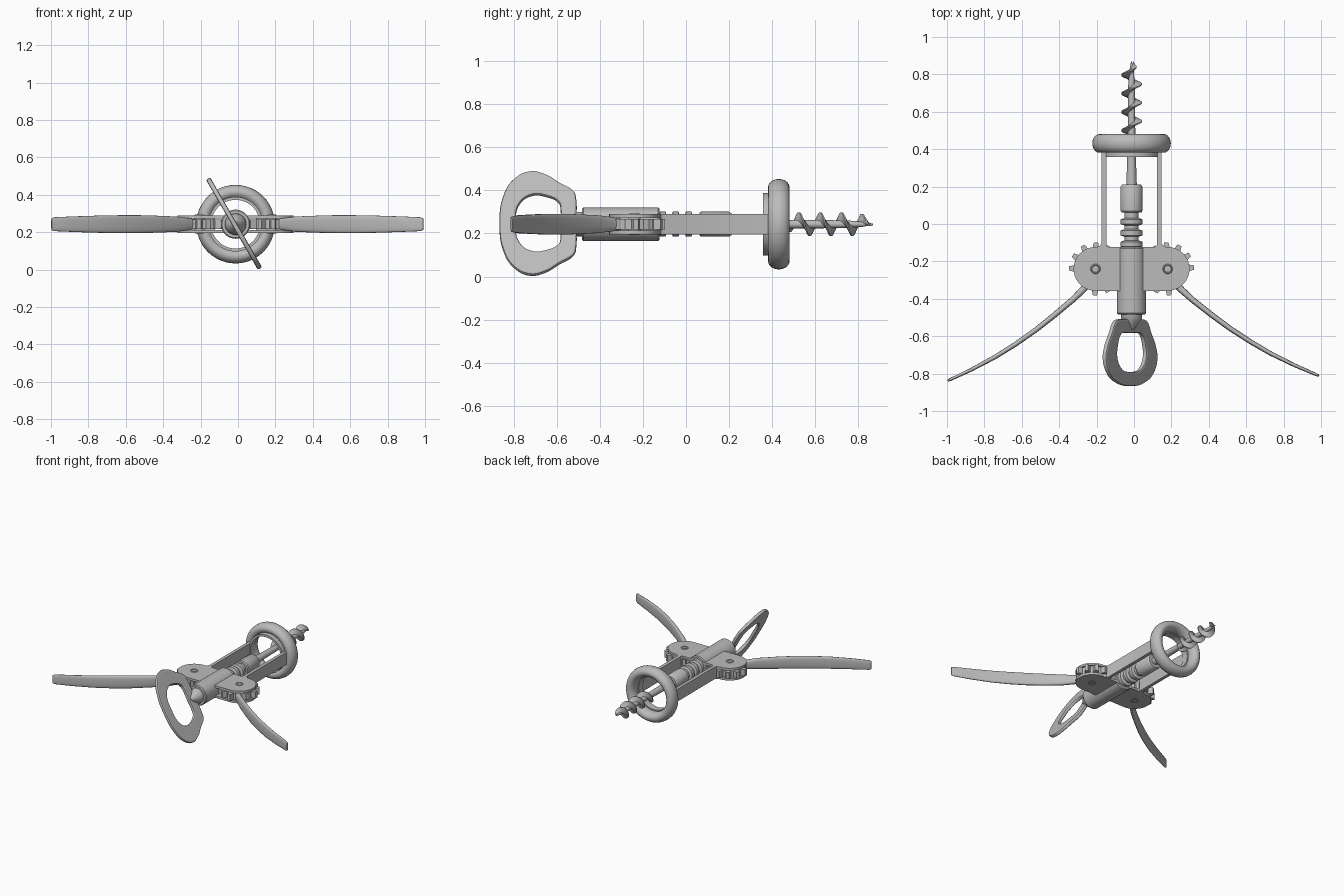
import bpy, bmesh, math
from mathutils import Matrix, Vector

if "Cube" in bpy.data.objects:
    bpy.data.objects.remove(bpy.data.objects["Cube"], do_unlink=True)

CX, CZ = -0.013, 0.243      # main axis runs along y through this point
PX, PY = 0.193, -0.24       # lever pivot, measured from the main axis

steel = bpy.data.materials.new("brushed steel grey")
steel.use_nodes = True
steel.diffuse_color = (0.5, 0.5, 0.5, 1)
steel.node_tree.nodes["Principled BSDF"].inputs["Base Color"].default_value = (0.5, 0.5, 0.5, 1)


def finish(ob, angle=35):
    ob.data.materials.clear()
    ob.data.materials.append(steel)
    bpy.ops.object.select_all(action='DESELECT')
    ob.select_set(True)
    bpy.context.view_layer.objects.active = ob
    bpy.ops.object.shade_smooth_by_angle(angle=math.radians(angle))
    return ob


def from_bmesh(name, bm, angle=35):
    bmesh.ops.recalc_face_normals(bm, faces=bm.faces)
    me = bpy.data.meshes.new(name)
    bm.to_mesh(me)
    bm.free()
    ob = bpy.data.objects.new(name, me)
    bpy.context.collection.objects.link(ob)
    ob.location = (CX, 0, CZ)
    return finish(ob, angle)


def loft(name, rings, closed=False, angle=35):
    """Skin a list of equal-sized point rings; cap the ends unless closed."""
    bm = bmesh.new()
    loops = [[bm.verts.new(p) for p in ring] for ring in rings]
    n = len(rings[0])
    pairs = list(zip(loops, loops[1:])) + ([(loops[-1], loops[0])] if closed else [])
    for a, b in pairs:
        for i in range(n):
            j = (i + 1) % n
            bm.faces.new((a[i], a[j], b[j], b[i]))
    if not closed:
        bm.faces.new(loops[0])
        bm.faces.new(loops[-1])
    return from_bmesh(name, bm, angle)


def lathe(name, profile, closed=False, sides=40):
    """Turn (radius, y) points about the main axis."""
    turn = [2 * math.pi * i / sides for i in range(sides)]
    return loft(name, [[(r * math.cos(t), y, r * math.sin(t)) for t in turn]
                       for r, y in profile], closed)


def slab(name, outline, z0, z1, angle=35):
    """Extrude an (x, y) outline between two heights."""
    return loft(name, [[(x, y, z) for x, y in outline] for z in (z0, z1)], angle=angle)


def arc(cx, cy, r, a0, a1, n=20):
    angles = [math.radians(a0 + (a1 - a0) * i / n) for i in range(n + 1)]
    return [(cx + r * math.cos(a), cy + r * math.sin(a)) for a in angles]


# Bottle ring with an oval section, and the lip that joins it to the frame
oval = [2 * math.pi * i / 20 for i in range(20)]
lathe("bottle_ring", [(0.172 + 0.038 * math.cos(t), 0.431 + 0.05 * math.sin(t)) for t in oval],
      closed=True, sides=48)
lathe("ring_lip", [(0.13, 0.358), (0.146, 0.358), (0.146, 0.41), (0.13, 0.41)], closed=True, sides=48)

# Body tube and nose
lathe("body_tube", [(0.072, -0.483), (0.078, -0.477), (0.078, -0.13), (0.072, -0.124)])
lathe("nose", [(0.012, -0.565), (0.03, -0.54), (0.056, -0.505), (0.058, -0.47)])

# Shaft with rack grooves and sleeve
profile = [(0.038, -0.2)]
for y in (-0.108, -0.048, 0.012):
    profile += [(0.038, y - 0.02), (0.058, y - 0.013), (0.058, y + 0.013), (0.038, y + 0.02)]
profile += [(0.038, 0.062), (0.052, 0.062), (0.058, 0.07), (0.058, 0.2), (0.05, 0.212),
            (0.028, 0.212), (0.025, 0.3), (0.022, 0.48)]
lathe("rack_shaft", profile)

# Screw: a tapering core wrapped by a sharp blade
lathe("screw_core", [(0.02, 0.47), (0.018, 0.74), (0.012, 0.82), (0.003, 0.868)], sides=16)
rings = []
for i in range(129):
    y = 0.47 + 0.385 * i / 128
    a = math.pi - 2 * math.pi * (y - 0.5) / 0.099
    tip = 0.055 * min(1, (0.872 - y) / 0.06)
    tip *= min(1, 0.4 + i / 12)
    rings.append([(r * math.cos(a), y + dy, r * math.sin(a))
                  for r, dy in ((0.008, -0.016), (tip, -0.003), (tip, 0.003), (0.008, 0.016))])
loft("screw_blade", rings, angle=50)

# Twin cheek plates with round ends
cheek = arc(PX, PY, 0.117, -90, 90) + arc(-PX, PY, 0.117, 90, 270)
slab("upper_cheek", cheek, 0.03, 0.047)
slab("lower_cheek", cheek, -0.047, -0.03)

# Gear outline: teeth at even steps, left off where the cheeks cover the rim
gear = []
for k in range(12):
    a = math.radians(k * 30 - 87)
    tall = 0.142 if k not in (1, 2) else 0.116
    for da, r in ((-0.17, 0.11), (-0.08, tall), (0.08, tall), (0.17, 0.11)):
        gear.append((r * math.cos(a + da), r * math.sin(a + da)))

# Lever centre line from the pivot: x, y, half width, half thickness
stations = ((0.035, -0.07, 0.028, 0.022), (0.075, -0.113, 0.034, 0.018),
            (0.13, -0.163, 0.041, 0.016), (0.23, -0.242, 0.045, 0.015),
            (0.33, -0.316, 0.048, 0.014), (0.44, -0.388, 0.048, 0.013),
            (0.55, -0.452, 0.046, 0.012), (0.68, -0.516, 0.042, 0.01),
            (0.795, -0.566, 0.037, 0.008), (0.81, -0.572, 0.031, 0.005))

for side, sx, swing in (("left", 1, 0), ("right", -1, -0.033)):
    def place(x, y):
        c, s = math.cos(swing), math.sin(swing)
        return sx * (PX + x * c - y * s), PY + x * s + y * c

    slab(side + "_gear", [place(x, y) for x, y in gear], -0.025, 0.025)

    # Lever arm with a rounded section
    rings = []
    for i, (x, y, w, t) in enumerate(stations):
        before, after = stations[max(i - 1, 0)], stations[min(i + 1, len(stations) - 1)]
        d = Vector((after[0] - before[0], after[1] - before[1])).normalized()
        ring = []
        for k in range(20):
            c, s = math.cos(k * math.pi / 10), math.sin(k * math.pi / 10)
            off = t * math.copysign(abs(c) ** 0.7, c)
            px, py = place(x - d.y * off, y + d.x * off)
            ring.append((px, py, w * math.copysign(abs(s) ** 0.7, s)))
        rings.append(ring)
    loft(side + "_lever", rings, angle=50)

    # Pivot pin with a dished head on both cheeks
    pin = loft(side + "_pivot_pin",
               [[(sx * PX + x, PY + y, z) for x, y in arc(0, 0, r, 0, 345, 23)]
                for r, z in ((0.016, -0.045), (0.022, -0.051), (0.028, -0.046),
                             (0.028, 0.046), (0.022, 0.051), (0.016, 0.045))])

    # Frame strap flaring into the cheeks
    strap = ((0.135, 0.385), (0.16, 0.385), (0.16, -0.1), (0.167, -0.115),
             (0.19, -0.125), (0.19, -0.132), (0.11, -0.132), (0.135, -0.115))
    slab(side + "_frame_strap", [(sx * x, y) for x, y in strap], -0.047, 0.047)


# Cap-lifter handle: a flat bevelled loop twisted about the main axis
def add_loop(curve, half):
    pts = half + [(-u, y) for u, y in reversed(half[1:-1])]
    sp = curve.splines.new('BEZIER')
    sp.bezier_points.add(len(pts) - 1)
    sp.use_cyclic_u = True
    for bp, (u, y) in zip(sp.bezier_points, pts):
        bp.co = (u, y, 0)
        bp.handle_left_type = bp.handle_right_type = 'AUTO'


curve = bpy.data.curves.new("handle", 'CURVE')
curve.dimensions = '2D'
curve.fill_mode = 'BOTH'
curve.resolution_u = 6
curve.extrude = 0.004
curve.bevel_depth = 0.009
curve.bevel_resolution = 1
curve.offset = -0.009
add_loop(curve, [(0, -0.866), (0.14, -0.85), (0.235, -0.8), (0.277, -0.724), (0.262, -0.655),
                 (0.215, -0.585), (0.168, -0.52), (0.13, -0.51), (0, -0.51)])
add_loop(curve, [(0, -0.79), (0.105, -0.772), (0.15, -0.715), (0.145, -0.65),
                 (0.11, -0.59), (0.08, -0.583), (0, -0.583)])
handle = bpy.data.objects.new("handle", curve)
bpy.context.collection.objects.link(handle)
bpy.ops.object.select_all(action='DESELECT')
handle.select_set(True)
bpy.context.view_layer.objects.active = handle
bpy.ops.object.convert(target='MESH')
handle = bpy.context.view_layer.objects.active
handle.matrix_world = Matrix.Translation((-0.021, 0, 0.246)) @ Matrix.Rotation(math.radians(-120), 4, 'Y')
finish(handle)
